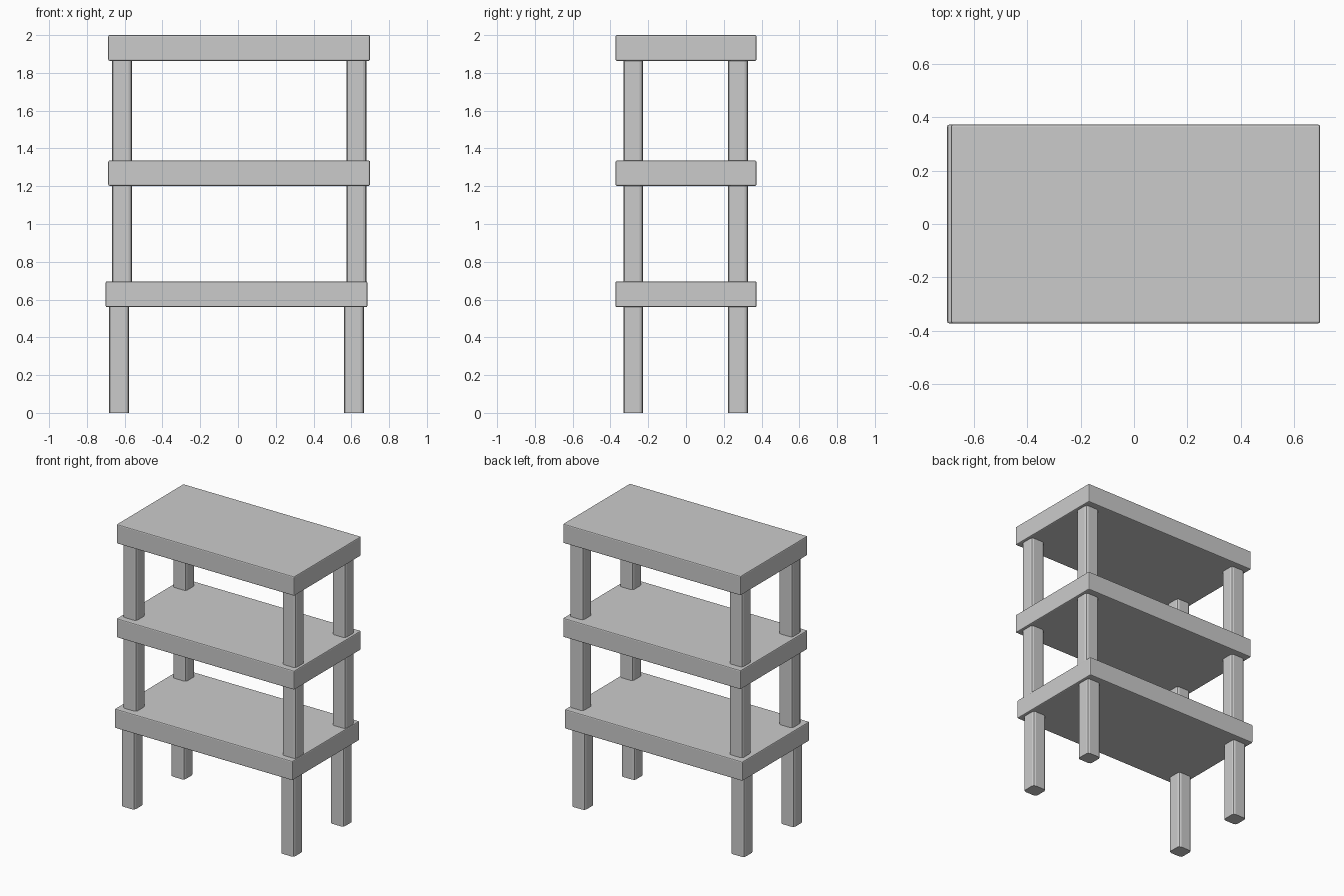
import bpy
import bmesh

if "Cube" in bpy.data.objects:
    bpy.data.objects.remove(bpy.data.objects["Cube"])


def block(name, x, y, z, bevel, vertical_only=False):
    """Box from (min, max) ranges with softly bevelled edges."""
    bm = bmesh.new()
    bmesh.ops.create_cube(bm, size=1)
    for v in bm.verts:
        for i, (lo, hi) in enumerate((x, y, z)):
            v.co[i] = hi if v.co[i] > 0 else lo
    edges = [e for e in bm.edges
             if not vertical_only
             or abs(e.verts[0].co.z - e.verts[1].co.z) > 0.01]
    bmesh.ops.bevel(bm, geom=edges, offset=bevel, segments=2,
                    profile=0.5, affect='EDGES')
    mesh = bpy.data.meshes.new(name)
    bm.to_mesh(mesh)
    bm.free()
    obj = bpy.data.objects.new(name, mesh)
    bpy.context.collection.objects.link(obj)
    return obj


# Each tier is a small table: name, x offset, leg foot, shelf underside, shelf top
tiers = [
    ("lower", -0.008, 0.0, 0.56, 0.696),
    ("middle", 0.006, 0.696, 1.202, 1.336),
    ("upper", 0.006, 1.336, 1.864, 2.0),
]
LEG = 0.053

for tier, cx, foot, under, top in tiers:
    # Shelf board
    block(f"{tier}_shelf", (cx - 0.693, cx + 0.693), (-0.373, 0.373),
          (under, top), 0.007)
    # Four legs, running slightly into the boards
    for side, sx in (("left", -1), ("right", 1)):
        for end, y in (("front", -0.279), ("back", 0.275)):
            x = cx + sx * 0.621
            z0 = foot - 0.01 if foot > 0 else 0.0
            block(f"{tier}_{end}_{side}_leg", (x - LEG, x + LEG),
                  (y - LEG + 0.001, y + LEG - 0.001), (z0, under + 0.01),
                  0.018, vertical_only=True)
